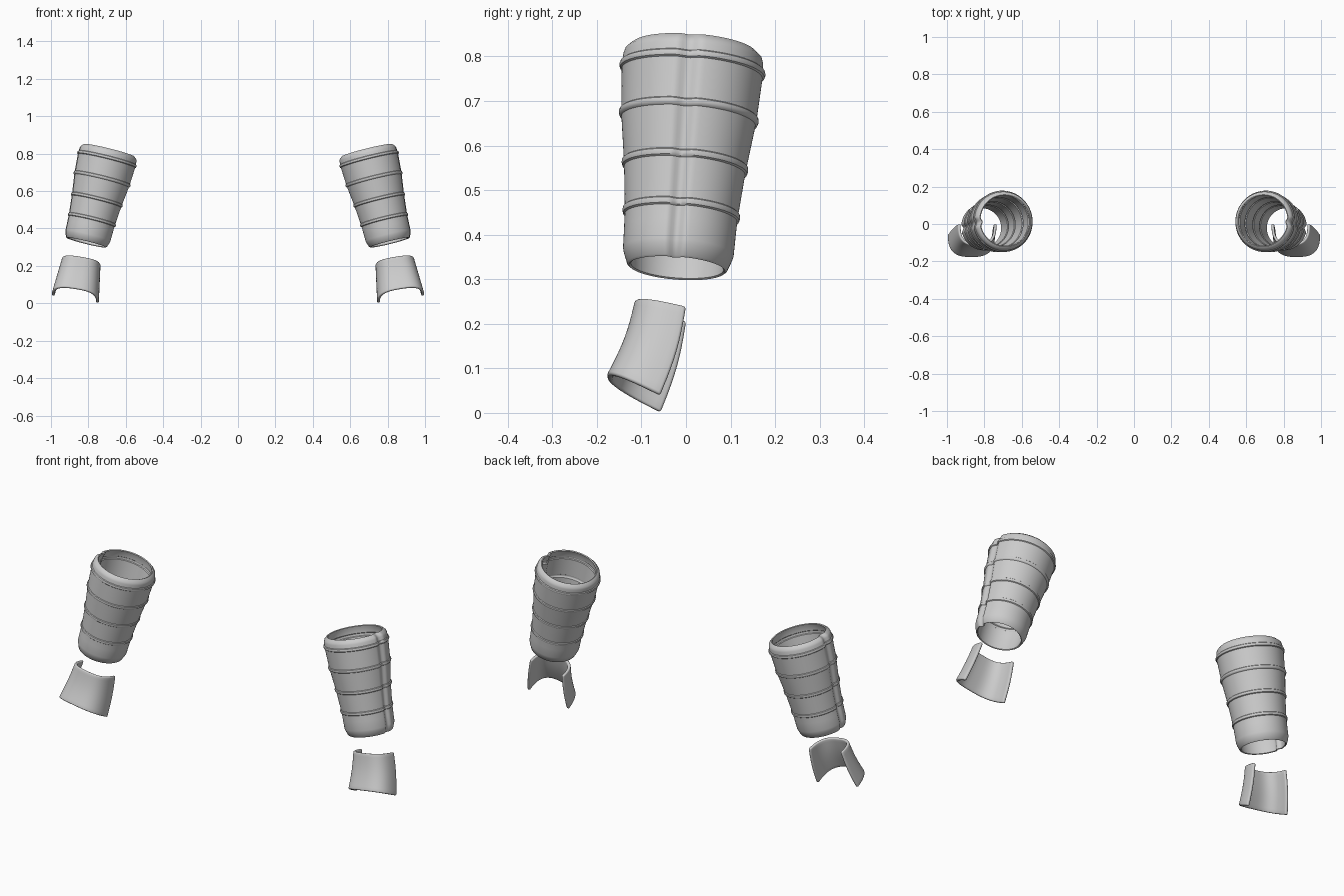
import bpy, math
from mathutils import Vector

if "Cube" in bpy.data.objects:
    bpy.data.objects.remove(bpy.data.objects["Cube"])

grey = bpy.data.materials.new("plain grey")
grey.diffuse_color = (0.6, 0.6, 0.6, 1)
grey.use_nodes = True
grey.node_tree.nodes["Principled BSDF"].inputs["Base Color"].default_value = grey.diffuse_color


def make_object(name, verts, faces):
    mesh = bpy.data.meshes.new(name)
    mesh.from_pydata(verts, [], faces)
    mesh.materials.append(grey)
    ob = bpy.data.objects.new(name, mesh)
    bpy.context.collection.objects.link(ob)
    return ob


def finish(ob, angle):
    # mirrored partner on the other side, smooth shading with sharp edges
    ob.modifiers.new("other_side", 'MIRROR').use_axis = (True, False, False)
    bpy.ops.object.select_all(action='DESELECT')
    ob.select_set(True)
    bpy.context.view_layer.objects.active = ob
    bpy.ops.object.shade_smooth_by_angle(angle=math.radians(angle))


# --- forearm sleeve: tapered tube with four raised bands and a seam groove ---
bottom = Vector((0.812, -0.02, 0.325))
top = Vector((0.69, 0.018, 0.818))
axis = (top - bottom).normalized()
length = (top - bottom).length
side_x = Vector((1, 0, 0))
side_x = (side_x - axis * side_x.dot(axis)).normalized()
side_y = axis.cross(side_x)

BANDS = [0.125, 0.235, 0.35, 0.46]
WALL = [(0.035, 0.124), (0.125, 0.127), (0.235, 0.137), (0.35, 0.152), (0.46, 0.159), (0.49, 0.157)]


def wall_radius(t):
    for (t0, r0), (t1, r1) in zip(WALL, WALL[1:]):
        if t <= t1:
            return r0 + (r1 - r0) * (t - t0) / (t1 - t0)
    return WALL[-1][1]


outer = [(0.0, 0.108), (0.004, 0.113), (0.028, 0.122), (0.038, 0.1245)]
for b in BANDS:
    outer += [(b - 0.04, wall_radius(b - 0.04))]
    for dt, dr in [(-0.009, 0), (-0.006, 0.004), (0, 0.0055), (0.006, 0.004), (0.009, 0)]:
        outer.append((b + dt, wall_radius(b + dt) + dr))
outer += [(0.486, 0.157), (0.496, 0.154), (length - 0.004, 0.144), (length, 0.139)]
inner = [(t, r - 0.016) for t, r in reversed(outer[3:-3])]
profile = outer + [(length - 0.003, 0.134)] + inner + [(0.003, 0.104)]

N = 144
verts, faces = [], []
for t, r in profile:
    for i in range(N):
        a = 2 * math.pi * i / N
        d = (a + 0.07 + math.pi) % (2 * math.pi) - math.pi
        groove = 0.012 * math.cos(d / 0.2 * math.pi / 2) ** 2 if abs(d) < 0.2 else 0
        rr = r - groove
        verts.append(bottom + axis * t + side_x * rr * math.cos(a) + side_y * rr * math.sin(a))
M = len(profile)
for j in range(M):
    for i in range(N):
        k, n = (i + 1) % N, (j + 1) % M
        faces.append((j * N + i, j * N + k, n * N + k, n * N + i))
finish(make_object("forearm_sleeves", verts, faces), 35)

# --- wrist guard: flared U-shaped shell, open at the back ---
ROWS, COLS = 10, 48
verts, faces = [], []
for j in range(ROWS + 1):
    s = j / ROWS
    centre = Vector((0.8375, 0, 0.2225)).lerp(Vector((0.87, -0.0575, 0.021)), s)
    centre.y += 0.008 * math.sin(math.pi * s)
    half = Vector((0.1025, 0, 0.0175)).lerp(Vector((0.126, 0, 0.02)), s)
    front = Vector((0, -0.115, 0.027)).lerp(Vector((0, -0.121, 0.06)), s)
    for i in range(COLS + 1):
        a = math.pi * i / COLS
        c, sn = -math.cos(a), max(math.sin(a), 0)
        u = math.copysign(abs(c) ** 0.72, c)
        verts.append(centre + half * u + front * sn ** 0.72)
W = COLS + 1
for j in range(ROWS):
    for i in range(COLS):
        p = j * W + i
        faces.append((p, p + W, p + W + 1, p + 1))
guard = make_object("wrist_guards", verts, faces)
thick = guard.modifiers.new("thickness", 'SOLIDIFY')
thick.thickness, thick.offset = 0.015, -1
bev = guard.modifiers.new("rounded_edges", 'BEVEL')
bev.width, bev.segments = 0.006, 3
bev.limit_method, bev.angle_limit = 'ANGLE', math.radians(55)
finish(guard, 40)
